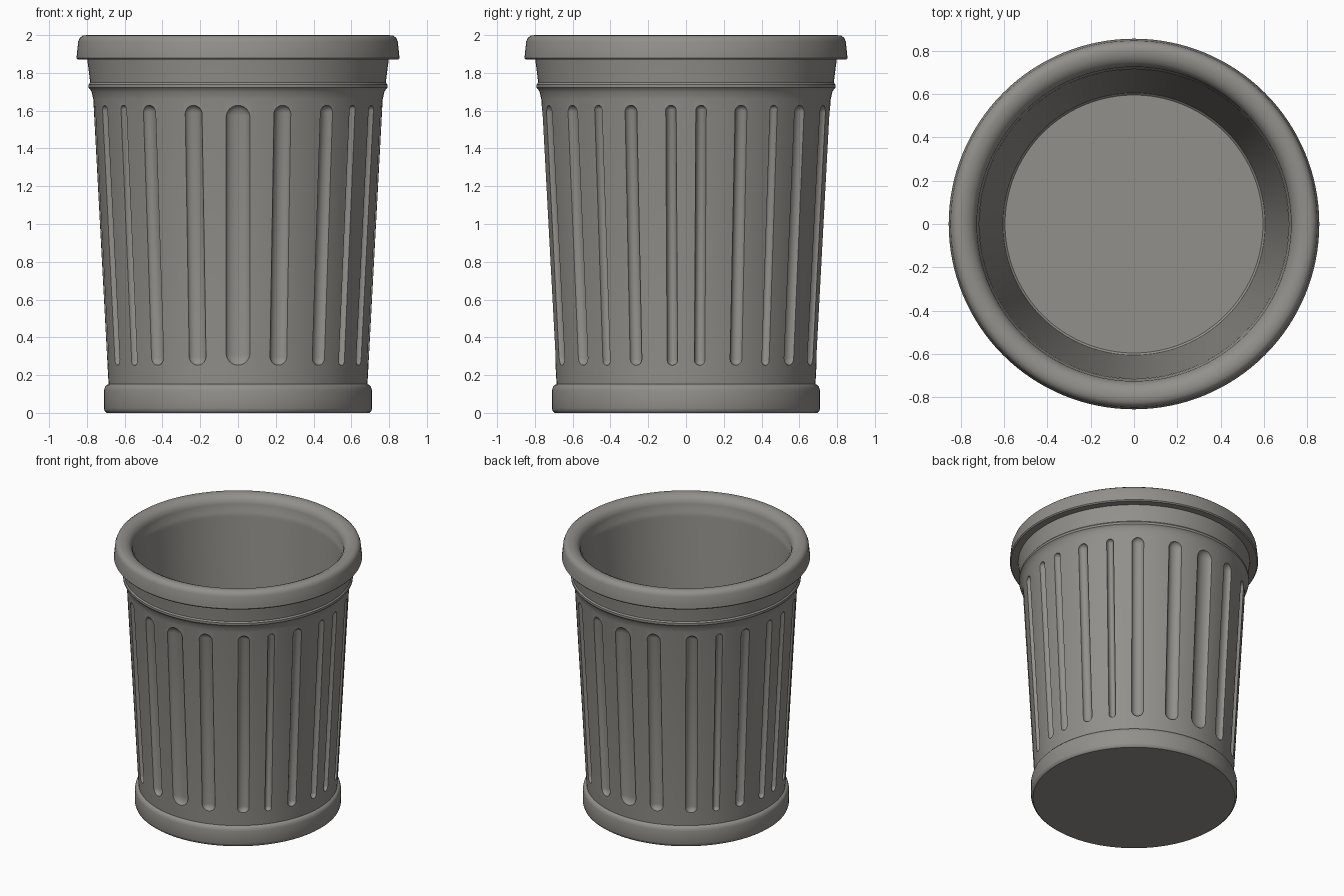
import bpy, bmesh, math
from mathutils import Matrix, Vector

if "Cube" in bpy.data.objects:
    bpy.data.objects.remove(bpy.data.objects["Cube"])

SEG = 128

grey = bpy.data.materials.new("warm_grey_plastic")
grey.diffuse_color = (0.29, 0.28, 0.26, 1)
grey.use_nodes = True
grey.node_tree.nodes["Principled BSDF"].inputs["Base Color"].default_value = grey.diffuse_color


def new_object(name, bm):
    bmesh.ops.recalc_face_normals(bm, faces=bm.faces)
    me = bpy.data.meshes.new(name)
    bm.to_mesh(me)
    bm.free()
    me.materials.append(grey)
    ob = bpy.data.objects.new(name, me)
    bpy.context.collection.objects.link(ob)
    return ob


def lathe(name, profile):
    """Closed solid of revolution; first and last points lie on the axis."""
    bm = bmesh.new()
    rings = []
    for r, z in profile:
        if r == 0:
            rings.append([bm.verts.new((0, 0, z))] * SEG)
        else:
            rings.append([bm.verts.new((r * math.cos(2 * math.pi * i / SEG),
                                        r * math.sin(2 * math.pi * i / SEG), z))
                          for i in range(SEG)])
    for a, b in zip(rings, rings[1:]):
        for i in range(SEG):
            j = (i + 1) % SEG
            bm.faces.new(list(dict.fromkeys((a[i], a[j], b[j], b[i]))))
    return new_object(name, bm)


# One-piece moulded bin: foot band, tapered wall, ridge, collar, rolled rim, inside
profile = [
    (0, 0), (0.695, 0), (0.705, 0.008), (0.71, 0.025), (0.709, 0.12),
    (0.704, 0.138), (0.695, 0.148), (0.685, 0.152),                     # foot
    (0.688, 0.20), (0.766, 1.66), (0.775, 1.70),                        # wall
    (0.784, 1.715), (0.791, 1.722), (0.791, 1.738), (0.783, 1.748),     # ridge
    (0.785, 1.77), (0.798, 1.87),                                       # collar
    (0.848, 1.87), (0.855, 1.878), (0.853, 1.90), (0.846, 1.965),
    (0.838, 1.985), (0.822, 1.997), (0.80, 2.0), (0.775, 1.997),
    (0.75, 1.985), (0.733, 1.965), (0.725, 1.94), (0.723, 1.90),        # rim
    (0.715, 1.885), (0.712, 1.85), (0.605, 0.13), (0.595, 0.12), (0, 0.12)]
body = lathe("bin_body", profile)

# Vertical flutes: (degrees from the front, width), mirrored left/right and front/back
FLUTES = [(0, 0.132), (18, 0.098), (38, 0.085), (52.5, 0.05), (67.5, 0.07), (84, 0.058)]
Z0, Z1 = 0.25, 1.63


def wall_radius(z):
    return 0.688 + (z - 0.20) * (0.766 - 0.688) / 1.46


def add_capsule(bm, angle, width):
    """Rounded slot cutter lying along the sloping wall."""
    zm, half = (Z0 + Z1) / 2, (Z1 - Z0 - width) / 2
    vs = bmesh.ops.create_uvsphere(bm, u_segments=20, v_segments=11,
                                   radius=width / 2)["verts"]
    for v in vs:
        v.co.z += half if v.co.z > 0 else -half
        v.co.y *= 0.036 / (width / 2)
    tilt = math.atan(0.078 / 1.46)
    m = (Matrix.Rotation(math.radians(angle), 4, 'Z')
         @ Matrix.Translation(Vector((0, -wall_radius(zm) - 0.006, zm)))
         @ Matrix.Rotation(tilt, 4, 'X'))
    bmesh.ops.transform(bm, matrix=m, verts=vs)


angles = {}
for a, w in FLUTES:
    for b in (a, -a, 180 - a, 180 + a):
        angles[b % 360] = w
bm = bmesh.new()
for a, w in angles.items():
    add_capsule(bm, a, w)
cutter = new_object("flute_cutter", bm)
cutter.hide_render = True

# Cut the flutes and bake the result
mod = body.modifiers.new("flutes", 'BOOLEAN')
mod.operation = 'DIFFERENCE'
mod.solver = 'EXACT'
mod.object = cutter
bpy.context.view_layer.update()
dg = bpy.context.evaluated_depsgraph_get()
cut = bpy.data.meshes.new_from_object(body.evaluated_get(dg))
body.modifiers.clear()
body.data = cut
bpy.data.objects.remove(cutter)

# Smooth shading with sharp creases
bpy.context.view_layer.objects.active = body
body.select_set(True)
bpy.ops.object.shade_smooth_by_angle(angle=math.radians(35))
